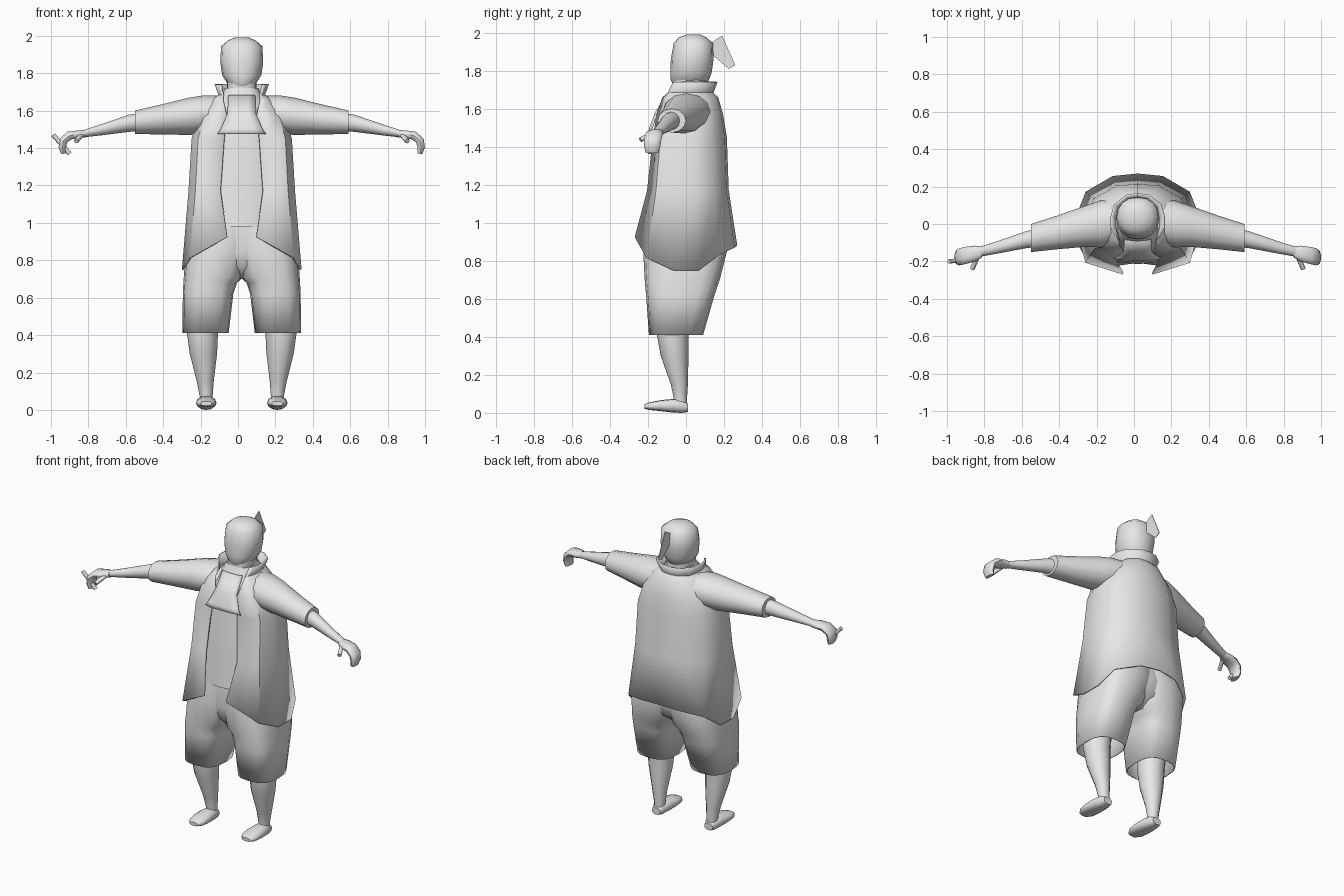
import bpy
import bmesh
import math
from mathutils import Vector

old = bpy.data.objects.get("Cube")
if old:
    bpy.data.objects.remove(old, do_unlink=True)

MID = 0.02  # the body's own centre line
grey = bpy.data.materials.new("plain grey")
grey.use_nodes = True
grey.diffuse_color = (0.8, 0.8, 0.8, 1)
grey.node_tree.nodes["Principled BSDF"].inputs["Base Color"].default_value = (0.8, 0.8, 0.8, 1)


def ring(centre, u, v, n=12, power=1.0):
    """Closed superellipse; power below 1 makes it boxier."""
    pts = []
    for i in range(n):
        a = math.tau * i / n
        c, s = math.cos(a), math.sin(a)
        pts.append(Vector(centre) + Vector(u) * math.copysign(abs(c) ** power, c)
                   + Vector(v) * math.copysign(abs(s) ** power, s))
    return pts


def flat_ring(z, x0, x1, y0, y1, n=16, power=0.8):
    return ring(((x0 + x1) / 2, (y0 + y1) / 2, z), ((x1 - x0) / 2, 0, 0),
                (0, (y1 - y0) / 2, 0), n, power)


def loft(name, rows, closed=True, caps=(True, True), mirror=False, thick=0, angle=50):
    """Skin rows of points into one part."""
    bm = bmesh.new()
    grid = [[bm.verts.new(p) for p in row] for row in rows]
    n = len(rows[0])
    for a, b in zip(grid, grid[1:]):
        for i in range(n if closed else n - 1):
            j = (i + 1) % n
            bm.faces.new((a[i], a[j], b[j], b[i]))
    if closed and caps[0]:
        bm.faces.new(grid[0][::-1])
    if closed and caps[1]:
        bm.faces.new(grid[-1])
    if closed:
        bmesh.ops.recalc_face_normals(bm, faces=bm.faces)
    mesh = bpy.data.meshes.new(name)
    bm.to_mesh(mesh)
    bm.free()
    mesh.polygons.foreach_set("use_smooth", [True] * len(mesh.polygons))
    mesh.set_sharp_from_angle(angle=math.radians(angle))
    mesh.materials.append(grey)
    ob = bpy.data.objects.new(name, mesh)
    ob.location.x = MID
    bpy.context.collection.objects.link(ob)
    if mirror:
        m = ob.modifiers.new("mirror", "MIRROR")
        m.use_clip = True
    if thick:
        s = ob.modifiers.new("cloth", "SOLIDIFY")
        s.thickness = thick
        s.offset = -1
    return ob


def tube(name, a, b, r, mirror=False):
    a, b = Vector(a), Vector(b)
    u = (b - a).orthogonal().normalized() * r
    v = (b - a).normalized().cross(u)
    return loft(name, [ring(a, u, v, 8), ring(b, u, v, 8)], mirror=mirror)


# Head and neck
head = [(1.73, .06, -.07, .10), (1.75, .08, -.08, .12), (1.79, .105, -.082, .135),
        (1.86, .115, -.08, .145), (1.945, .11, -.065, .142), (1.975, .075, -.04, .11),
        (1.99, .04, .0, .08)]
loft("head", [flat_ring(z, -w, w, f, b, 16, .9) for z, w, f, b in head])
loft("neck", [flat_ring(z, -.08, .08, -.07, .11) for z in (1.6, 1.76)])

# Hair tail: a thin upright blade behind the head
tail = [(.12, 1.9), (.225, 1.81), (.26, 1.83), (.19, 1.985), (.135, 1.95)]
loft("hair_tail", [[(x, y, z) for y, z in tail] for x in (-.002, .002)], angle=30)

# Shirt under the jacket
shirt = [(.98, .24, -.215, .18), (1.17, .24, -.195, .19), (1.45, .22, -.16, .17),
         (1.57, .18, -.14, .15), (1.66, .12, -.1, .13), (1.72, .09, -.07, .11)]
loft("shirt", [flat_ring(z, -w, w, f, b) for z, w, f, b in shirt])

# Bib hanging from the neck over the jacket
bib = [(1.68, .07, -.09), (1.58, .075, -.155), (1.5, .11, -.185), (1.475, .128, -.19)]
loft("bib", [[(-w, y + .01, z), (-w * .5, y, z), (w * .5, y, z), (w, y + .01, z)]
             for z, w, y in bib], closed=False, thick=.008)

# Open jacket: rows of (height, front edge x, front y, side x, back y)
jacket = [(.75, .08, -.27, .32, .27), (1.17, .115, -.205, .285, .225),
          (1.45, .095, -.175, .268, .215), (1.57, .08, -.155, .23, .195),
          (1.66, .1, -.125, .16, .17), (1.685, .1, -.095, .125, .145),
          (1.74, .115, -.07, .145, .165)]
hem = (.925, .815, .75, .75, .83, .87, .88)  # hem dips at the sides
rows = []
for k, (z, xf, yf, xs, yb) in enumerate(jacket):
    plan = [(xf, yf), (xs * .87, yf * .77), (xs, yf * .25), (xs, yb * .25),
            (xs * .87, yb * .64), (xs * .42, yb * .95), (0, yb)]
    rows.append([(x, y, h if k == 0 else z) for (x, y), h in zip(plan, hem)])
loft("jacket", rows, closed=False, mirror=True, thick=.01)

# Sleeves and forearms: (x, y, z, half depth, half height)


def limb(name, stations, power=1.0, n=12):
    loft(name, [ring((x, y, z), (0, d, 0), (0, 0, h), n, power)
                for x, y, z, d, h in stations], mirror=True)


limb("sleeve", [(.1, .02, 1.59, .12, .09), (.2, .0, 1.58, .125, .102),
                (.28, -.012, 1.57, .11, .1), (.43, -.045, 1.553, .09, .08),
                (.57, -.075, 1.538, .075, .063)])
limb("forearm", [(.52, -.07, 1.54, .05, .05), (.6, -.085, 1.533, .045, .046),
                 (.75, -.125, 1.498, .033, .03), (.86, -.152, 1.474, .026, .018)])

# Curled hand with thumb
hand = [((.835, -.15, 1.477), (.1, 1), .03, .02), ((.87, -.158, 1.474), (.2, 1), .042, .022),
        ((.92, -.168, 1.467), (.5, .9), .046, .024), ((.953, -.175, 1.44), (1, .5), .046, .023),
        ((.96, -.178, 1.4), (1, .1), .042, .02), ((.952, -.178, 1.37), (1, -.2), .034, .014)]
loft("hand", [ring(c, (0, w, 0), Vector((t[0], 0, t[1])).normalized() * h, 10, .85)
              for c, t, w, h in hand], mirror=True)
tube("thumb", (.855, -.17, 1.472), (.885, -.24, 1.437), .013, mirror=True)
tube("held_stick", (-1.008, -.2, 1.47), (-.92, -.19, 1.37), .012)

# Shorts: two wide open legs that merge at the hips
leg = [(.41, .07, .317, -.195, .09), (.62, .045, .315, -.21, .15),
       (.68, .025, .312, -.216, .17), (.71, -.01, .31, -.218, .18),
       (.85, -.05, .3, -.225, .215), (1.0, -.1, .25, -.2, .185)]
loft("shorts_leg", [flat_ring(z, a, b, f, k, 16, .7) for z, a, b, f, k in leg],
     caps=(False, True), mirror=True, thick=.006)
loft("shorts_seat", [flat_ring(z, -w, w, f, b) for z, w, f, b in
                     [(.7, .1, -.13, .09), (.76, .2, -.19, .17), (.85, .26, -.215, .205),
                      (1.0, .22, -.2, .18)]])

# Bare legs
shin = [(.6, .21, -.06, .09), (.41, .21, -.07, .083), (.3, .205, -.06, .073),
        (.15, .195, -.035, .045), (.07, .19, -.029, .034), (.04, .19, -.029, .034)]
loft("lower_leg", [ring((x, y, z), (r, 0, 0), (0, r, 0)) for z, x, y, r in shin], mirror=True)

# Feet: (y, half width, underside, top)
foot = [(.01, .03, .005, .05), (-.02, .042, 0, .07), (-.07, .05, .002, .074),
        (-.14, .055, .01, .066), (-.19, .05, .015, .056), (-.218, .03, .022, .046)]
loft("foot", [ring((.19, y, (a + b) / 2), (w, 0, 0), (0, 0, (b - a) / 2), 12, .8)
              for y, w, a, b in foot], mirror=True)
